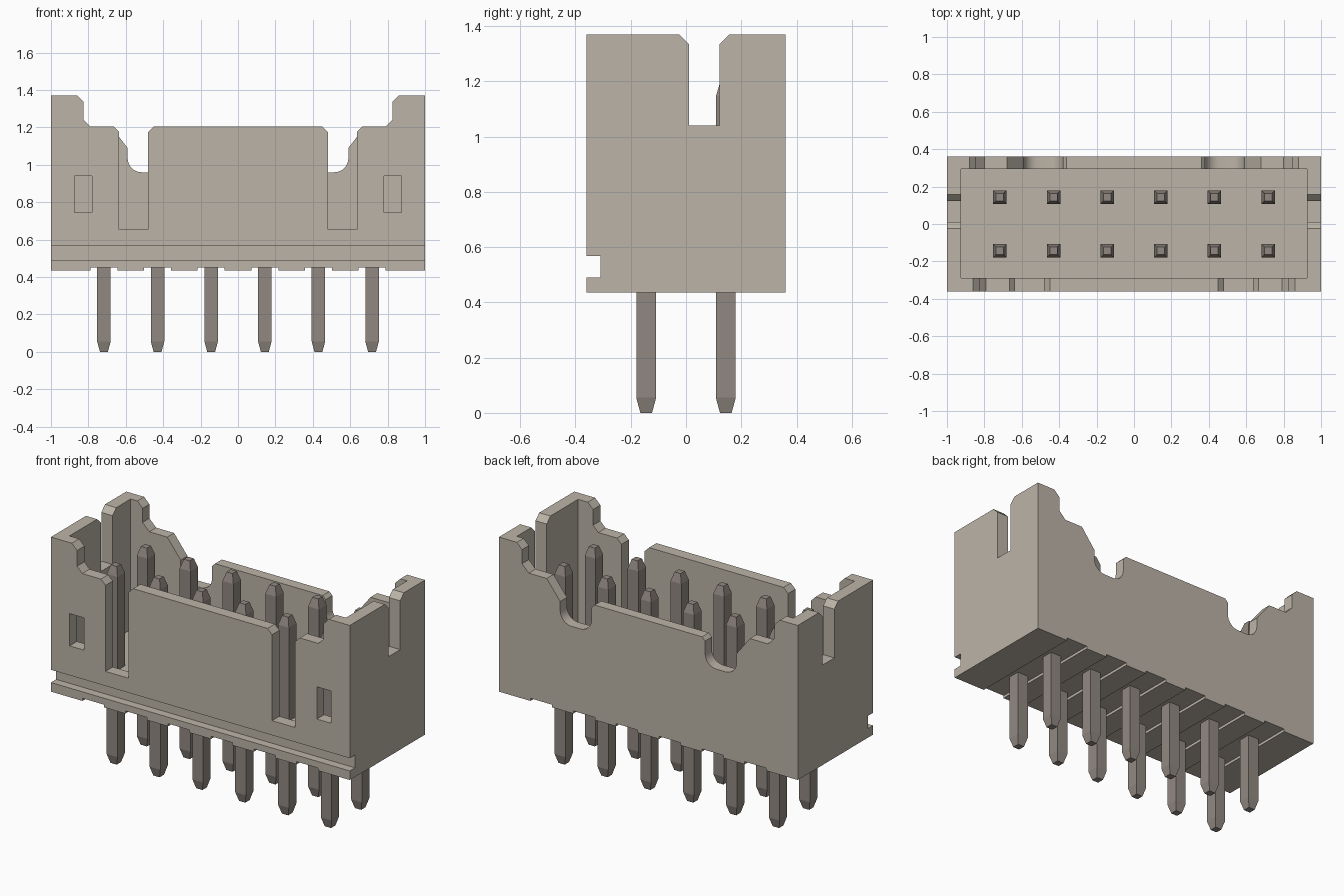
import bpy, bmesh, math
from mathutils import Vector

cube = bpy.data.objects.get("Cube")
if cube:
    bpy.data.objects.remove(cube, do_unlink=True)


def material(name, rgb):
    m = bpy.data.materials.new(name)
    m.use_nodes = True
    m.diffuse_color = (*rgb, 1)
    bsdf = m.node_tree.nodes["Principled BSDF"]
    bsdf.inputs["Base Color"].default_value = (*rgb, 1)
    bsdf.inputs["Roughness"].default_value = 0.6
    return m


BEIGE = material("beige plastic", (0.50, 0.455, 0.386))
METAL = material("grey brown metal", (0.285, 0.25, 0.222))


def make_object(name, bm, mat):
    bmesh.ops.recalc_face_normals(bm, faces=bm.faces)
    me = bpy.data.meshes.new(name)
    bm.to_mesh(me)
    bm.free()
    me.materials.append(mat)
    ob = bpy.data.objects.new(name, me)
    bpy.context.collection.objects.link(ob)
    return ob


def prism(name, pts, axis, lo, hi):
    """Extrude a profile of (x or y, z) points along axis 'x' or 'y'."""
    def place(a, z, d):
        return (a, d, z) if axis == "y" else (d, a, z)
    bm = bmesh.new()
    face = bm.faces.new([bm.verts.new(place(a, z, lo)) for a, z in pts])
    ext = bmesh.ops.extrude_face_region(bm, geom=[face])
    shift = Vector(place(0, 0, hi - lo))
    bmesh.ops.translate(bm, vec=shift,
                        verts=[g for g in ext["geom"] if isinstance(g, bmesh.types.BMVert)])
    return make_object(name, bm, BEIGE)


def rect(a0, a1, z0, z1):
    return [(a0, z0), (a1, z0), (a1, z1), (a0, z1)]


def mirrored(half):
    """Full profile from its +x half, running from the outside to the middle."""
    return half + [(-x, z) for x, z in reversed(half)]


def cut(pts, axis, lo, hi):
    cutter = prism("cutter", pts, axis, lo, hi)
    cutter.hide_render = True
    mod = housing.modifiers.new("cut", "BOOLEAN")
    mod.operation = "DIFFERENCE"
    mod.solver = "EXACT"
    mod.object = cutter
    bpy.context.view_layer.objects.active = housing
    bpy.ops.object.modifier_apply(modifier=mod.name)
    bpy.data.objects.remove(cutter, do_unlink=True)


def arc(cx, cz, r, a0, a1, n=8):
    return [(cx + r * math.cos(math.radians(a0 + (a1 - a0) * i / n)),
             cz + r * math.sin(math.radians(a0 + (a1 - a0) * i / n))) for i in range(n + 1)]


BOTTOM, TOP, FLOOR = 0.435, 1.37, 0.58
PIN_X = [(i - 2.5) * 0.2868 for i in range(6)]

# Housing block with the open cavity
housing = prism("housing", rect(-1, 1, BOTTOM, TOP), "y", -0.36, 0.36)
cut(rect(-0.925, 0.925, FLOOR, 1.8), "y", -0.29, 0.295)

# Front wall: stepped rim, with two deep slots beside the centre panel
cut(mirrored([(0.86, 1.6), (0.86, TOP), (0.825, 1.335), (0.825, 1.24), (0.79, 1.205),
              (0.665, 1.205), (0.635, 1.175), (0.635, 0.655), (0.48, 0.655),
              (0.48, 1.175), (0.45, 1.205)]), "y", -0.5, -0.2)

# Back wall: stepped rim, with rounded notches beside a lower centre panel
cut(mirrored([(0.88, 1.6), (0.88, TOP), (0.845, 1.335), (0.845, 1.25), (0.80, 1.205),
              (0.68, 1.205), (0.59, 1.09)]
             + arc(0.515, 1.035, 0.075, 0, -90)
             + arc(0.455, 1.035, 0.075, -90, -180)
             + [(0.38, 1.11), (0.36, 1.13)]), "y", 0.2, 0.5)

# Keying slots with chamfered mouths in both end walls
for lo, hi in ((-1.2, -0.8), (0.8, 1.2)):
    cut([(0.01, 1.04), (0.122, 1.04), (0.122, 1.335), (0.157, TOP), (0.157, 1.6),
         (-0.025, 1.6), (-0.025, TOP), (0.01, 1.335)], "x", lo, hi)

# Latch windows through the front wall
for s in (-1, 1):
    x0, x1 = sorted((s * 0.78, s * 0.875))
    cut(rect(x0, x1, 0.745, 0.94), "y", -0.5, -0.2)

# Long groove low on the front face
cut(rect(-0.6, -0.31, 0.49, 0.567), "x", -1.2, 1.2)

# Shallow channels across the underside, one for each row of pins
for x in PIN_X:
    cut(rect(x - 0.072, x + 0.072, 0.3, BOTTOM + 0.016), "y", -0.5, 0.5)

bpy.ops.object.select_all(action="DESELECT")
housing.select_set(True)
bpy.context.view_layer.objects.active = housing
bpy.ops.object.shade_smooth_by_angle(angle=math.radians(20))


# Square contact pins, tapered at both ends
def pin(name, x, y):
    bm = bmesh.new()
    rings = []
    for z, h in ((0, 0.021), (0.055, 0.036), (1.145, 0.036), (1.198, 0.02)):
        rings.append([bm.verts.new((x + sx * h, y + sy * h, z))
                      for sx, sy in ((-1, -1), (1, -1), (1, 1), (-1, 1))])
    for a, b in zip(rings, rings[1:]):
        for i in range(4):
            j = (i + 1) % 4
            bm.faces.new((a[i], a[j], b[j], b[i]))
    bm.faces.new(rings[0])
    bm.faces.new(rings[-1])
    make_object(name, bm, METAL)


for row, y in (("front", -0.144), ("back", 0.144)):
    for i, x in enumerate(PIN_X):
        pin(f"{row}_pin_{i + 1}", x, y)
